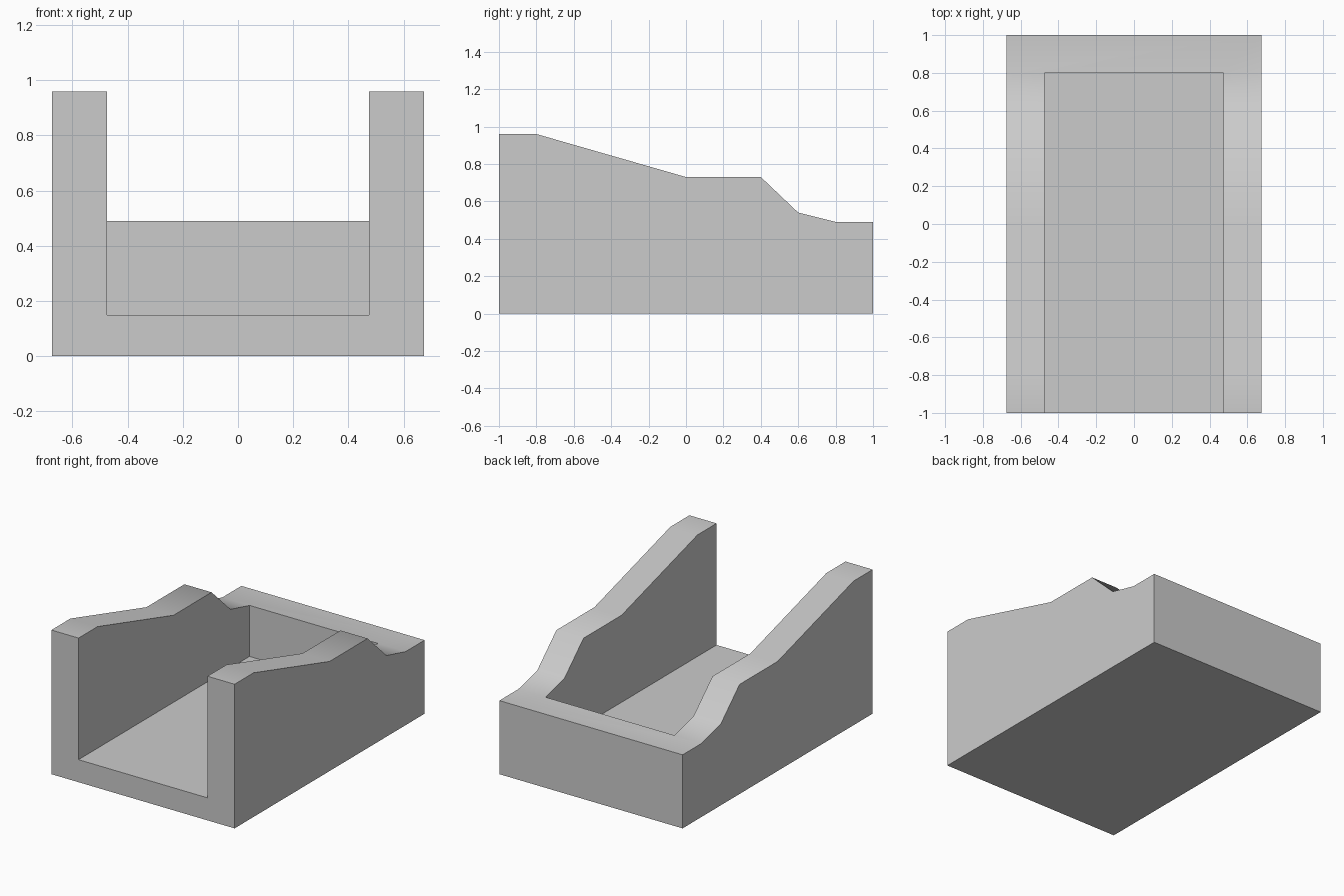
import bpy, bmesh, math

if "Cube" in bpy.data.objects:
    bpy.data.objects.remove(bpy.data.objects["Cube"])


def extrude_profile(name, profile, half_width):
    """Extrude a closed (y, z) outline along x, centred on x = 0."""
    bm = bmesh.new()
    face = bm.faces.new([bm.verts.new((-half_width, y, z)) for y, z in profile])
    side = bmesh.ops.extrude_face_region(bm, geom=[face], use_keep_orig=True)
    verts = [g for g in side["geom"] if isinstance(g, bmesh.types.BMVert)]
    bmesh.ops.translate(bm, verts=verts, vec=(2 * half_width, 0, 0))
    bmesh.ops.recalc_face_normals(bm, faces=bm.faces)
    mesh = bpy.data.meshes.new(name)
    bm.to_mesh(mesh)
    bm.free()
    obj = bpy.data.objects.new(name, mesh)
    bpy.context.collection.objects.link(obj)
    return obj


# Full block with the stepped side outline
outline = [(-1, 0), (1, 0), (1, 0.49), (0.8, 0.49), (0.6, 0.54),
           (0.4, 0.73), (0, 0.73), (-0.8, 0.96), (-1, 0.96)]
tray = extrude_profile("open_tray", outline, 0.675)

# Channel open at the front and top, leaving floor, side walls and back wall
channel = [(-1.2, 0.15), (0.8, 0.15), (0.8, 1.2), (-1.2, 1.2)]
cutter = extrude_profile("channel_cutter", channel, 0.475)
cutter.hide_render = True

cut = tray.modifiers.new("channel", "BOOLEAN")
cut.operation = "DIFFERENCE"
cut.solver = "EXACT"
cut.object = cutter

bpy.context.view_layer.objects.active = tray
tray.select_set(True)
bpy.ops.object.modifier_apply(modifier=cut.name)
bpy.data.objects.remove(cutter)

# Rounded shading along the wall tops, crisp right-angle edges
bpy.ops.object.shade_smooth_by_angle(angle=math.radians(50))
